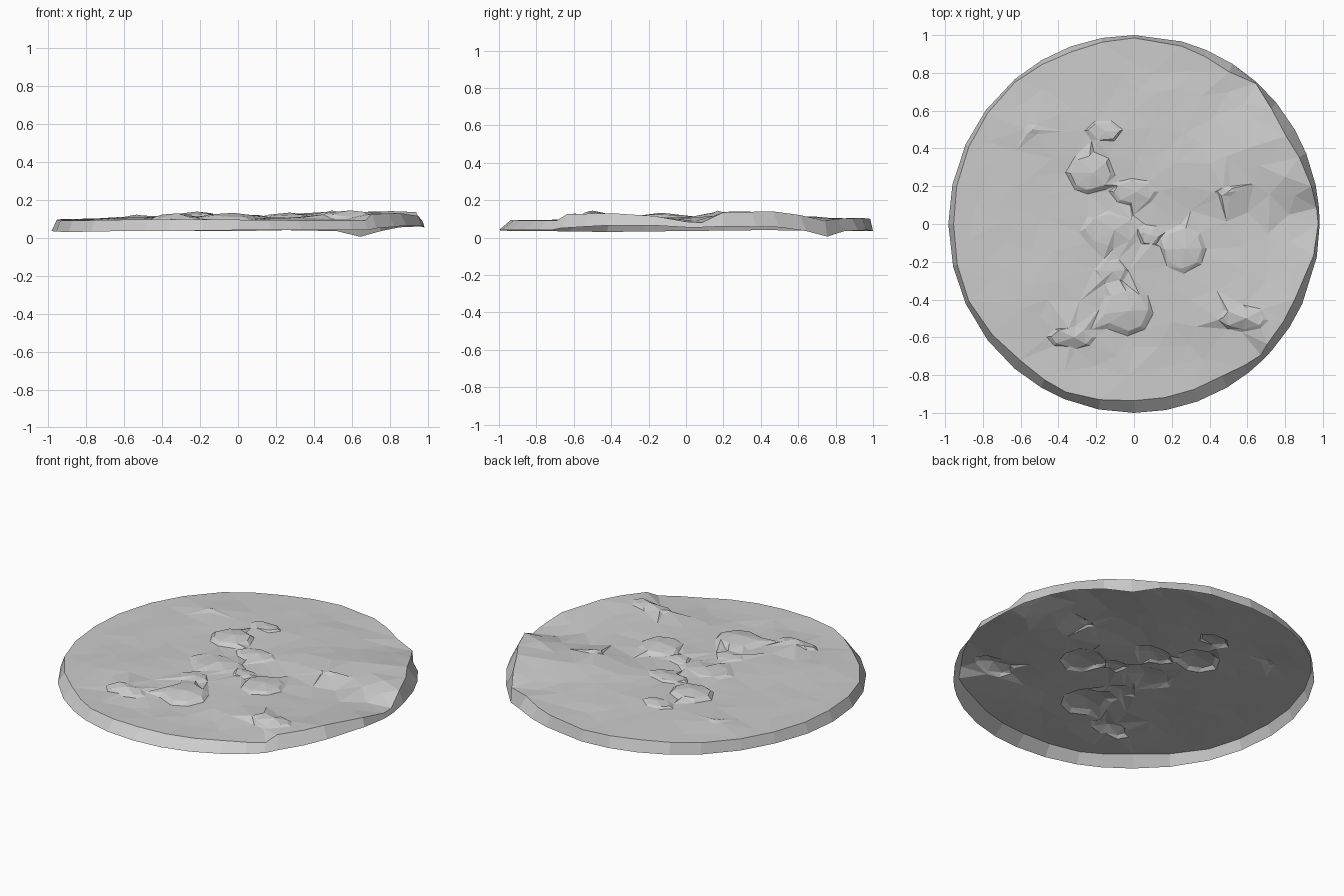
import bpy, bmesh, math, random
from mathutils import Vector
from mathutils.geometry import delaunay_2d_cdt

if "Cube" in bpy.data.objects:
    bpy.data.objects.remove(bpy.data.objects["Cube"])

random.seed(7)

# Rim outline: angle, top radius, top z, bottom z
RIM = [(0, .975, .085, .055), (5, .97, .08, .055), (12, .96, .135, .06), (30, .93, .14, .055),
       (40, .95, .12, .035), (49, .985, .09, .005), (58, .95, .10, .035), (75, .975, .105, .04),
       (90, .985, .10, .035), (110, .97, .10, .035), (130, .98, .10, .035), (155, .965, .10, .04),
       (180, .955, .095, .035), (205, .965, .09, .03), (230, .94, .095, .035), (248, .96, .095, .035),
       (270, .935, .095, .04), (300, .93, .09, .04), (314, .965, .09, .04), (318, .95, .125, .05),
       (335, .94, .13, .065), (350, .965, .115, .065), (360, .975, .085, .055)]

# Ground levels: x, y, z
LEVELS = [(-.7, 0, .10), (-.5, .5, .108), (-.4, -.3, .11), (0, .03, .10), (.4, .32, .13), (.6, .4, .138),
          (.8, .25, .138), (.25, .2, .118), (.5, .21, .13), (.3, .07, .102), (.6, .06, .098), (.82, .05, .088),
          (.7, -.3, .115), (.5, -.48, .125), (.65, -.5, .128), (.53, -.6, .09), (.2, -.75, .088),
          (-.2, -.75, .09), (.2, .6, .115), (.5, .7, .10), (0, .85, .10), (-.6, -.45, .105),
          (-.35, -.55, .112), (-.38, -.67, .088), (0, -.65, .09), (-.1, .5, .112), (.3, -.4, .105)]

# Rocks: x, y, radius x, radius y, height
ROCKS = [(-.23, .27, .13, .11, .032), (-.04, -.46, .14, .13, .035), (.26, -.13, .12, .13, .024),
         (-.12, -.03, .17, .10, .02), (.0, .17, .13, .07, .02), (.58, -.5, .13, .07, .018),
         (-.33, -.6, .13, .06, .02), (-.16, .49, .10, .06, .016), (.08, -.06, .06, .06, .018),
         (.49, .17, .06, .03, .014), (-.54, .5, .05, .04, .012), (-.12, -.25, .09, .07, .014)]


def rim(deg):
    for a, b in zip(RIM, RIM[1:]):
        if a[0] <= deg <= b[0]:
            t = (deg - a[0]) / (b[0] - a[0])
            return [p + (q - p) * t for p, q in zip(a[1:], b[1:])]


angles = sorted({a[0] for a in RIM[:-1]} | {22, 67, 100, 120, 143, 168, 193, 218, 240, 259, 280, 290, 308, 327})
top, bottom = [], []
for d in angles:
    r, zt, zb = rim(d)
    c, s = math.cos(math.radians(d)), math.sin(math.radians(d))
    top.append(Vector((r * c, r * s, zt)))
    bottom.append(Vector((.983 * c, s, zb)))
anchors = [Vector(p) for p in LEVELS] + top


def ground(x, y):
    weight = total = 0
    for p in anchors:
        w = 1 / ((p.x - x) ** 2 + (p.y - y) ** 2 + .0005) ** 1.6
        weight += w
        total += w * p.z
    z = total / weight
    for rx, ry, ax, ay, h in ROCKS:
        d = ((x - rx) / ax) ** 2 + ((y - ry) / ay) ** 2
        if d < 1:
            z += h * math.sqrt(1 - d)
    return z


# Scattered terrain points, with rings that keep the rock outlines crisp
pts = [Vector((p.x, p.y)) for p in top]


def add(x, y, gap, limit=.89):
    v = Vector((x, y))
    if v.length < limit and all((v - p).length > gap for p in pts):
        pts.append(v)


for x, y, ax, ay, h in ROCKS:
    pts.append(Vector((x + .1 * ax, y)))
    n = 8 if ax > .1 else 6
    for f in (.82, 1.02):
        for i in range(n):
            a = math.tau * (i + random.uniform(-.2, .2)) / n
            add(x + f * ax * math.cos(a), y + f * ay * math.sin(a), .012)
for x, y, z in LEVELS:
    add(x, y, .05)
for i in range(1500):
    add(random.uniform(-.9, .9), random.uniform(-.9, .9), .1)

n = len(top)
edges = [(i, (i + 1) % n) for i in range(n)]
co, _, faces, _, _, _ = delaunay_2d_cdt(pts, edges, [], 1, 1e-5)

# Terrain surface with an open skirt around the rim
bm = bmesh.new()
verts = []
for i, p in enumerate(co):
    z = top[i].z if i < n else ground(p.x, p.y) + random.uniform(-.003, .003)
    verts.append(bm.verts.new((p.x, p.y, z)))
for f in faces:
    bm.faces.new([verts[i] for i in f])
low = [bm.verts.new(p) for p in bottom]
for i, j in edges:
    bm.faces.new((verts[i], low[i], low[j], verts[j]))
bmesh.ops.recalc_face_normals(bm, faces=bm.faces)
if sum(f.normal.z * f.calc_area() for f in bm.faces) < 0:
    bmesh.ops.reverse_faces(bm, faces=bm.faces)
mesh = bpy.data.meshes.new("rocky_ground_disc")
bm.to_mesh(mesh)
bm.free()
bpy.context.collection.objects.link(bpy.data.objects.new("rocky_ground_disc", mesh))
